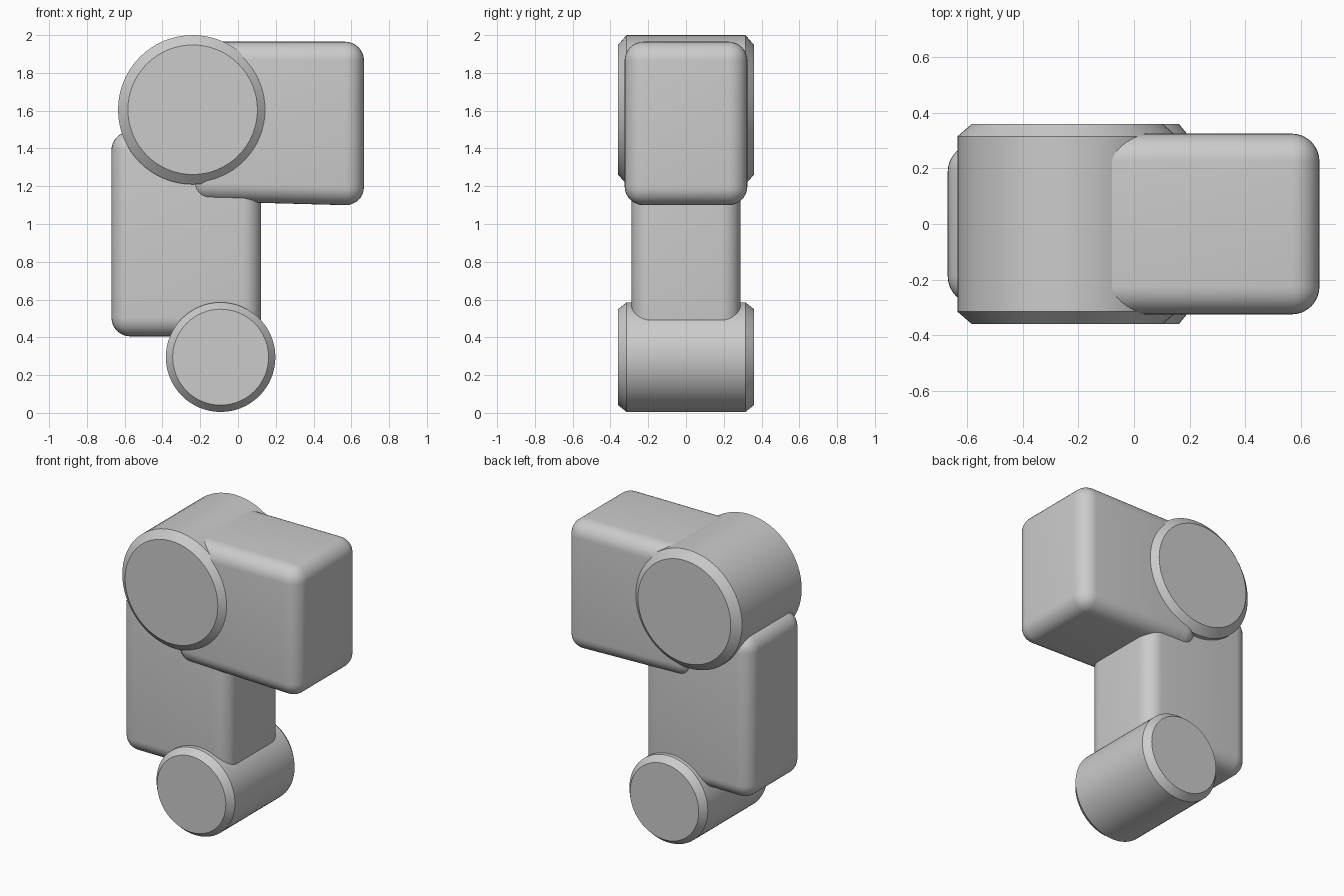
import bpy, bmesh, math
from mathutils import Matrix, Vector

old = bpy.data.objects.get("Cube")
if old:
    bpy.data.objects.remove(old, do_unlink=True)

grey = bpy.data.materials.new("plain_grey")
grey.use_nodes = True
grey.diffuse_color = (0.6, 0.6, 0.6, 1)
grey.node_tree.nodes["Principled BSDF"].inputs["Base Color"].default_value = (0.6, 0.6, 0.6, 1)


def finish(name, bm, angle):
    bmesh.ops.recalc_face_normals(bm, faces=bm.faces[:])
    mesh = bpy.data.meshes.new(name)
    bm.to_mesh(mesh)
    bm.free()
    mesh.materials.append(grey)
    obj = bpy.data.objects.new(name, mesh)
    bpy.context.collection.objects.link(obj)
    bpy.ops.object.select_all(action="DESELECT")
    obj.select_set(True)
    bpy.context.view_layer.objects.active = obj
    bpy.ops.object.shade_smooth_by_angle(angle=math.radians(angle))
    return obj


def drum(name, x, z, radius, chamfer, half=0.36, depth=0.045):
    """Cylinder along y whose rims are chamfered by an inner ring."""
    bm = bmesh.new()
    bmesh.ops.create_cone(bm, cap_ends=True, segments=64, radius1=radius,
                          radius2=radius, depth=2 * (half - depth),
                          matrix=Matrix.Translation((x, 0, z)) @ Matrix.Rotation(math.pi / 2, 4, "X"))
    for cap in [f for f in bm.faces if len(f.verts) > 4]:
        direction = 1 if cap.calc_center_median().y > 0 else -1
        bmesh.ops.inset_region(bm, faces=[cap], thickness=chamfer, use_even_offset=True)
        for v in cap.verts:
            v.co.y = direction * half
    return finish(name, bm, 30)


def soft_block(name, low, high, radius, lift=0):
    """Rounded box; lift raises the lower edge at its -x end."""
    low, high = Vector(low), Vector(high)
    bm = bmesh.new()
    bmesh.ops.create_cube(bm, size=1, matrix=Matrix.Translation((low + high) / 2)
                          @ Matrix.Diagonal((*(high - low), 1)))
    for v in bm.verts:
        if v.co.x < low.x + 0.01 and v.co.z < low.z + 0.01:
            v.co.z += lift
    bmesh.ops.bevel(bm, geom=bm.edges[:], offset=radius, segments=8,
                    profile=0.5, affect="EDGES", clamp_overlap=True)
    return finish(name, bm, 60)


# Upper and lower joints
drum("upper_joint", -0.24, 1.605, 0.395, 0.052)
drum("lower_joint", -0.092, 0.295, 0.29, 0.036)

# Padded segments joined by the drums
soft_block("upper_segment", (-0.25, -0.325, 1.097), (0.667, 0.325, 1.965), 0.1, 0.025)
soft_block("lower_segment", (-0.67, -0.288, 0.405), (0.123, 0.288, 1.49), 0.1)
